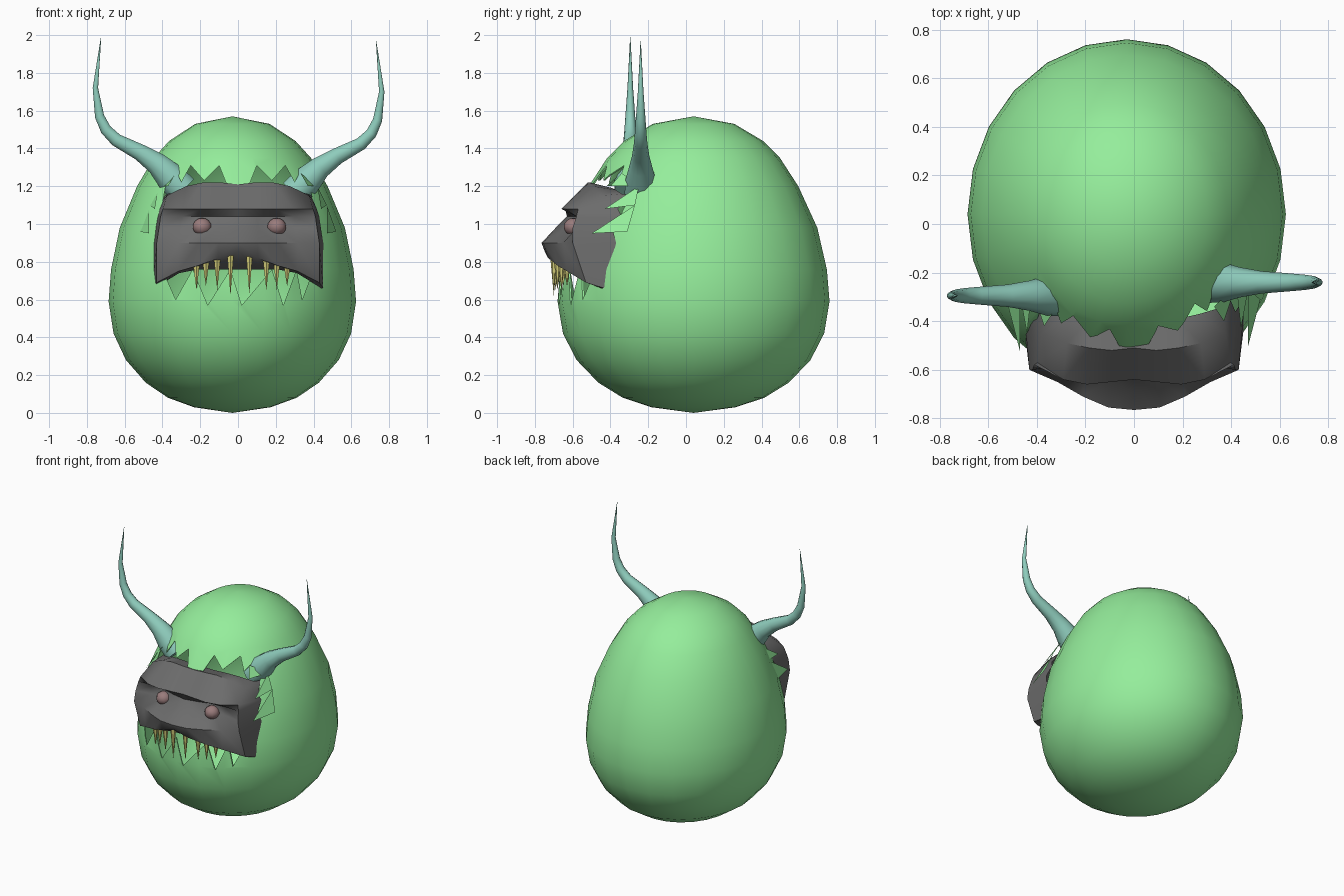
import bpy, bmesh
from math import sin, cos, pi, radians
from mathutils import Vector

if "Cube" in bpy.data.objects:
    bpy.data.objects.remove(bpy.data.objects["Cube"])


def mat(name, col):
    m = bpy.data.materials.new(name)
    m.diffuse_color = (*col, 1)
    m.use_nodes = True
    m.node_tree.nodes["Principled BSDF"].inputs["Base Color"].default_value = m.diffuse_color
    return m


GREEN = mat("green", (0.30, 0.85, 0.33))
TEAL = mat("teal", (0.27, 0.60, 0.50))
GREY = mat("grey", (0.15, 0.15, 0.15))
PINK = mat("pink", (0.32, 0.20, 0.20))
YELLOW = mat("yellow", (0.70, 0.65, 0.20))


def activate(ob):
    bpy.ops.object.select_all(action='DESELECT')
    bpy.context.view_layer.objects.active = ob
    ob.select_set(True)


def make(name, verts, faces, material=None):
    me = bpy.data.meshes.new(name)
    me.from_pydata(verts, [], faces)
    bm = bmesh.new()
    bm.from_mesh(me)
    bmesh.ops.remove_doubles(bm, verts=bm.verts, dist=1e-5)
    bmesh.ops.recalc_face_normals(bm, faces=bm.faces)
    bm.to_mesh(me)
    bm.free()
    ob = bpy.data.objects.new(name, me)
    bpy.context.collection.objects.link(ob)
    if material:
        me.materials.append(material)
    return ob


def smooth(ob, deg=45):
    activate(ob)
    bpy.ops.object.shade_smooth_by_angle(angle=radians(deg))


# Egg-shaped body: lathed profile (relative radius, height)
N = 24
CX, CY, RX, RY = -0.03, 0.04, 0.655, 0.72
profile = [(0, 0), (.31, .03), (.52, .08), (.70, .16), (.86, .28), (.96, .42), (1, .59),
           (.98, .76), (.91, .98), (.77, 1.2), (.635, 1.35), (.51, 1.44), (.30, 1.53), (0, 1.57)]
verts = [(CX + RX * r * cos(2 * pi * i / N), CY + RY * r * sin(2 * pi * i / N), z)
         for r, z in profile for i in range(N)]
faces = [(k * N + i, k * N + (i + 1) % N, (k + 1) * N + (i + 1) % N, (k + 1) * N + i)
         for k in range(len(profile) - 1) for i in range(N)]
body = make("body", verts, faces, GREEN)

# Ragged face opening cut through the thin body shell
outline = [(-.38, 1.22), (-.34, 1.31), (-.30, 1.22), (-.25, 1.31), (-.18, 1.23), (-.10, 1.31),
           (-.06, 1.21), (.06, 1.21), (.10, 1.31), (.18, 1.23), (.25, 1.31), (.30, 1.22),
           (.34, 1.30), (.38, 1.20), (.41, 1.05), (.40, .76), (.34, .60), (.31, .76), (.24, .57),
           (.18, .76), (.02, .57), (-.04, .76), (-.16, .57), (-.24, .76), (-.33, .60),
           (-.40, .76), (-.41, 1.05)]
n = len(outline)
cutter = make("opening_cutter",
              [(x, y, z) for y in (-1, -.15) for x, z in outline],
              [tuple(range(n)), tuple(range(n, 2 * n))] +
              [(i, (i + 1) % n, n + (i + 1) % n, n + i) for i in range(n)])
cutter.hide_render = True
activate(body)
s = body.modifiers.new("shell", 'SOLIDIFY')
s.thickness, s.offset = 0.008, -1
b = body.modifiers.new("opening", 'BOOLEAN')
b.operation, b.object, b.solver = 'DIFFERENCE', cutter, 'EXACT'
bpy.ops.object.modifier_apply(modifier="shell")
bpy.ops.object.modifier_apply(modifier="opening")
bpy.data.objects.remove(cutter)
smooth(body)

# Face mask: half grid of rows (heights, depths) from brow top to under the lip, mirrored
columns = [0, .10, .20, .30, .41, .43]
rows = [
    ([1.19, 1.19, 1.19, 1.18, 1.16, 1.15], [-.40, -.40, -.39, -.37, -.34, -.28]),
    ([1.21, 1.22, 1.22, 1.20, 1.15, 1.13], [-.51, -.52, -.51, -.49, -.45, -.31]),
    (1.08, [-.64, -.65, -.66, -.64, -.57, -.36]),
    (1.04, [-.63, -.61, -.58, -.58, -.58, -.34]),
    (.98, [-.69, -.64, -.58, -.58, -.60, -.39]),
    (.90, [-.765, -.755, -.71, -.65, -.60, -.37]),
    ([.86, .82, .78, .75, .69, .66], [-.75, -.73, -.68, -.63, -.53, -.43]),
    ([.76, .76, .76, .74, .67, .65], [-.60, -.60, -.58, -.55, -.47, -.42])]
widths = [.90, .92, .97, 1, 1.02, 1.05, 1.05, 1.04]
verts = []
for (zs, ys), w in zip(rows, widths):
    zs = zs if isinstance(zs, list) else [zs] * 6
    verts += [(x * w, y, z) for x, y, z in zip(columns, ys, zs)]
faces = [(r * 6 + c, r * 6 + c + 1, r * 6 + c + 7, r * 6 + c + 6)
         for r in range(len(rows) - 1) for c in range(5)]
mask = make("face_mask", verts, faces, GREY)
activate(mask)
mask.modifiers.new("mirror", 'MIRROR').use_clip = True
bpy.ops.object.modifier_apply(modifier="mirror")
smooth(mask, 50)

# Ragged side tufts framing the mask
for side in (-1, 1):
    pts = [(.33, -.34, 1.27), (.37, -.40, 1.20), (.42, -.25, 1.20), (.44, -.43, 1.08),
           (.47, -.27, 1.10), (.47, -.50, .95), (.52, -.31, .96)]
    shift = -.02 if side < 0 else 0
    make("side_tuft", [(side * x, y + shift, z) for x, y, z in pts],
         [(0, 1, 2), (2, 3, 4), (4, 5, 6)], GREEN)

# Eyes
for x in (-.19, .205):
    bpy.ops.mesh.primitive_uv_sphere_add(segments=10, ring_count=8, radius=.052,
                                         location=(x, -.595, .985))
    eye = bpy.context.object
    eye.name = "eye"
    eye.scale.z = .9
    eye.data.materials.append(PINK)
    smooth(eye, 60)

# Pointed teeth: x, base height, tip height, depth
for x, top, tip, y in [(-.22, .80, .65, -.65), (-.17, .81, .67, -.67), (-.11, .83, .65, -.69),
                       (-.04, .86, .62, -.70), (.06, .86, .63, -.70), (.15, .82, .65, -.68),
                       (.205, .81, .65, -.66), (.26, .79, .67, -.63)]:
    bpy.ops.mesh.primitive_cone_add(vertices=6, radius1=.022, radius2=0, depth=top - tip,
                                    location=(x, y, (top + tip) / 2), rotation=(pi, 0, 0))
    tooth = bpy.context.object
    tooth.name = "tooth"
    tooth.data.materials.append(YELLOW)

# Curved horns: tapering tube along a path of (x, z, radius)
path = [(.29, 1.18, .085), (.36, 1.25, .082), (.43, 1.32, .062), (.52, 1.38, .046),
        (.645, 1.445, .036), (.70, 1.50, .031), (.733, 1.57, .026), (.755, 1.72, .015),
        (.725, 1.99, .001)]
for side, y, dx, dz in ((-1, -.295, 0, 0), (1, -.24, .006, -.02)):
    cu = bpy.data.curves.new("horn", 'CURVE')
    cu.dimensions = '3D'
    cu.bevel_depth, cu.bevel_resolution, cu.use_fill_caps = 1, 3, True
    sp = cu.splines.new('POLY')
    sp.points.add(len(path) - 1)
    for p, (x, z, r) in zip(sp.points, path):
        p.co = (side * (x + dx), y, z + dz, 1)
        p.radius = r
    horn = bpy.data.objects.new("horn", cu)
    bpy.context.collection.objects.link(horn)
    activate(horn)
    bpy.ops.object.convert(target='MESH')
    horn = bpy.context.object
    horn.data.materials.clear()
    horn.data.materials.append(TEAL)
    smooth(horn, 50)
